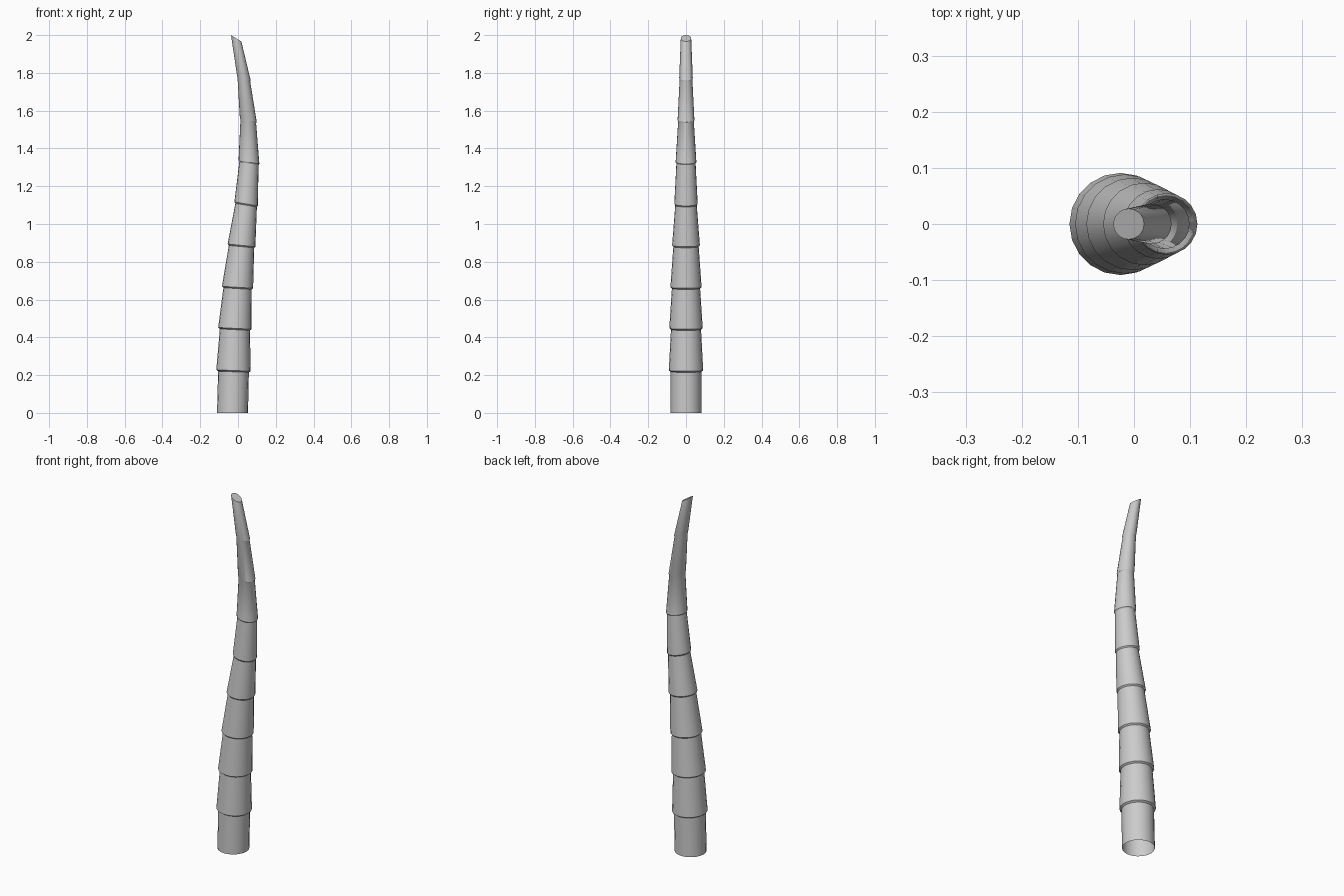
import bpy, bmesh, math

if "Cube" in bpy.data.objects:
    bpy.data.objects.remove(bpy.data.objects["Cube"])

SIDES = 20
# lower rim of each trunk segment: left x, left z, right x, right z
RIMS = [
    (-.115, .228, .067, .221),
    (-.105, .452, .072, .443),
    (-.085, .670, .080, .660),
    (-.055, .894, .092, .880),
    (-.019, 1.117, .105, 1.096),
    (.003, 1.337, .113, 1.318),
    (.010, 1.560, .099, 1.540),
    (-.005, 1.785, .067, 1.760),
]
BASE = (-.111, 0, .053, 0)
TIP = (-.037, 2.0, .018, 1.966)


def add_ring(bm, rim, scale=1.0, drop=0.0):
    """Tilted circle spanning the left and right rim points."""
    lx, lz, rx, rz = rim
    cx, cz = (lx + rx) / 2, (lz + rz) / 2
    hx, hz = (rx - lx) / 2 * scale, (rz - lz) / 2 * scale
    verts = []
    for i in range(SIDES):
        a = 2 * math.pi * i / SIDES
        c, s = math.cos(a), math.sin(a)
        verts.append(bm.verts.new((cx + hx * c, hx * s, cz + hz * c - drop)))
    return verts


def bridge(bm, low, high):
    for i in range(SIDES):
        j = (i + 1) % SIDES
        bm.faces.new((low[i], low[j], high[j], high[i]))


bm = bmesh.new()
# stacked tapering segments, each overhanging the one below
rings = [add_ring(bm, BASE)]
for k, rim in enumerate(RIMS):
    rings.append(add_ring(bm, rim, 0.895 + 0.006 * k, 0.007))
    rings.append(add_ring(bm, rim))
rings.append(add_ring(bm, TIP))
for low, high in zip(rings, rings[1:]):
    bridge(bm, low, high)
# slanted cut at the tip, base left open
bm.faces.new(rings[-1])

mesh = bpy.data.meshes.new("trunk")
bm.to_mesh(mesh)
bm.free()
trunk = bpy.data.objects.new("trunk", mesh)
bpy.context.collection.objects.link(trunk)
bpy.context.view_layer.objects.active = trunk
trunk.select_set(True)
bpy.ops.object.shade_smooth_by_angle(angle=math.radians(30))
